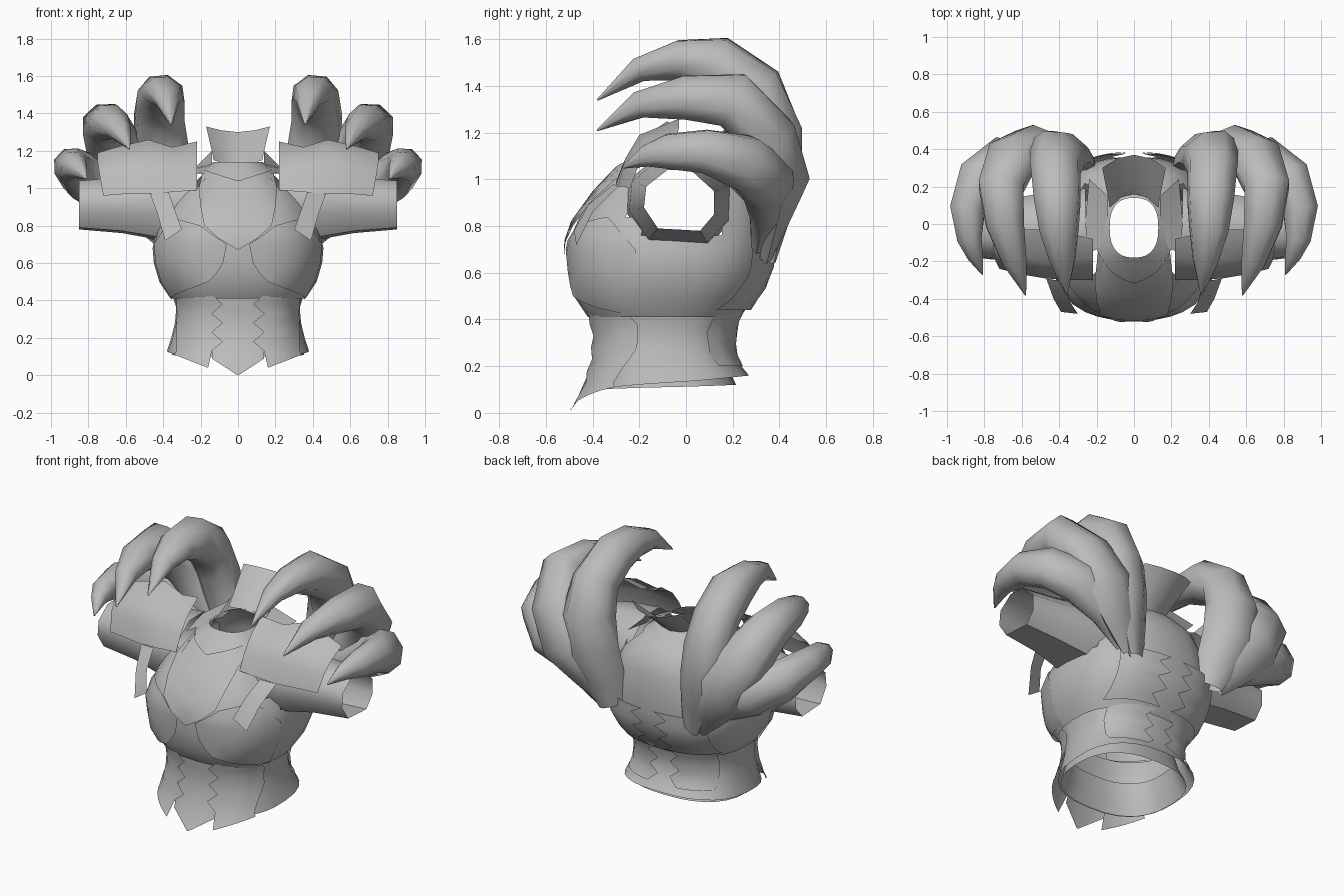
import bpy, bmesh, math
from mathutils import Vector

if "Cube" in bpy.data.objects:
    bpy.data.objects.remove(bpy.data.objects["Cube"])

steel = bpy.data.materials.new("steel_grey")
steel.use_nodes = True
steel.diffuse_color = (0.5, 0.5, 0.5, 1)
steel.node_tree.nodes["Principled BSDF"].inputs["Base Color"].default_value = (0.5, 0.5, 0.5, 1)

POWER = 2.5  # squareness of the torso cross-section


def loft(name, rows, closed=False, hub=(0, -0.05, 0.7), hole=None, angle=50):
    """Skin rows of points, turn faces away from hub and mirror across x."""
    bm = bmesh.new()
    grid = [[bm.verts.new(p) for p in row] for row in rows]
    for low, high in zip(grid, grid[1:]):
        count = len(low)
        for i in range(count if closed else count - 1):
            j = (i + 1) % count
            bm.faces.new((low[i], low[j], high[j], high[i]))
    if hole:
        gone = [f for f in bm.faces if hole(f.calc_center_median())]
        bmesh.ops.delete(bm, geom=gone, context="FACES")
    bmesh.ops.remove_doubles(bm, verts=bm.verts, dist=0.0005)
    bmesh.ops.recalc_face_normals(bm, faces=bm.faces)
    bm.normal_update()
    facing = sum(f.normal.dot(f.calc_center_median() - Vector(hub)) * f.calc_area() for f in bm.faces)
    if facing < 0:
        bmesh.ops.reverse_faces(bm, faces=bm.faces)
    mesh = bpy.data.meshes.new(name)
    bm.to_mesh(mesh)
    bm.free()
    mesh.materials.append(steel)
    obj = bpy.data.objects.new(name, mesh)
    bpy.context.collection.objects.link(obj)
    bpy.ops.object.select_all(action="DESELECT")
    obj.select_set(True)
    bpy.context.view_layer.objects.active = obj
    bpy.ops.object.shade_smooth_by_angle(angle=math.radians(angle))
    mirror = obj.modifiers.new("mirror", "MIRROR")
    mirror.merge_threshold = 0.002
    return obj


def measure(profile, z):
    """Half width, front y and back y of a body profile at height z."""
    z = min(max(z, profile[0][0]), profile[-1][0])
    for low, high in zip(profile, profile[1:]):
        if z <= high[0]:
            t = (z - low[0]) / (high[0] - low[0])
            return [a + (b - a) * t for a, b in zip(low[1:], high[1:])]


def half_ring(profile, z, tilt=0, steps=14):
    width, front, back = measure(profile, z)
    ring = []
    for i in range(steps + 1):
        a = math.pi * (i / steps - 0.5)
        c, s = max(math.cos(a), 0), math.sin(a)
        x = width * c ** (2 / POWER) if 0 < i < steps else 0
        y = (front + back) / 2 + (back - front) / 2 * math.copysign(abs(s) ** (2 / POWER), s)
        ring.append((x, y, z + tilt * s))
    return ring


def patch(name, profile, rows, lift, back=False, cols=6):
    """Overlay plate following the body; each row runs (x, z) to (x, z)."""
    grid = []
    for x0, z0, x1, z1 in rows:
        line = []
        for i in range(cols + 1):
            t = i / cols
            x, z = x0 + (x1 - x0) * t, z0 + (z1 - z0) * t
            width, front, rear = measure(profile, z)
            x = min(x, width * 0.98)
            bulge = (1 - (x / width) ** POWER) ** (1 / POWER)
            depth = (rear - front) / 2 * bulge + lift
            line.append((x, (front + rear) / 2 + (depth if back else -depth), z))
        grid.append(line)
    return loft(name, grid)


def zigzag(inner, outer, edge, bottom, top, teeth):
    rows = []
    for i in range(teeth + 1):
        z = bottom + (top - bottom) * i / teeth
        rows.append((outer if i % 2 else inner, z, edge, z))
    return rows


# Body: height, half width, front, back
chest = [(.41, .36, -.42, .23), (.5, .42, -.48, .3), (.6, .45, -.49, .35),
         (.72, .46, -.5, .36), (.8, .42, -.48, .36), (.9, .38, -.42, .35),
         (1, .32, -.33, .32), (1.08, .22, -.25, .25), (1.14, .13, -.18, .14)]
waist = [(0, .41, -.49, .3), (.13, .38, -.41, .27), (.25, .34, -.38, .2),
         (.36, .33, -.38, .2), (.46, .36, -.41, .24)]


def arm_hole(c):
    return c.x > .2 and abs(c.y + .02) < .2 and .76 < c.z < 1.07


levels = [.41, .5, .6, .68, .76, .84, .92, 1, 1.08, 1.14]
loft("chest_shell", [half_ring(chest, z) for z in levels], hole=arm_hole)
loft("waist_shell", [half_ring(waist, z, tilt)
                     for z, tilt in ((.13, .03), (.2, .01), (.28, 0), (.36, 0), (.46, 0))])
liner = [(z, w - .03, f + .02, b - .06) for z, w, f, b in waist]
loft("waist_liner", [half_ring(liner, z, .01) for z in (.11, .2, .3)])

# Abdomen plates with toothed edges
patch("belly_plate", waist, [(0, 0, .01, .005), (0, .05, .14, .09), (0, .2, .14, .2),
                             (0, .35, .14, .35), (0, .46, .14, .46), (0, .56, .14, .53)], .012)
patch("waist_front_plate", waist, [(.16, .04, .34, .11)] + zigzag(.14, .08, .33, .13, .48, 7), .03)
patch("back_toothed_plate", chest, zigzag(.04, .12, .34, .44, .72, 6), .025, back=True)
patch("waist_back_plate", waist, zigzag(.1, .04, .3, .2, .44, 5), .02, back=True)

# Chest plates
patch("breast_plate", chest, [(.16, .5, .42, .4), (.12, .54, .45, .5), (.08, .6, .46, .6),
                              (.06, .7, .46, .7), (.12, .74, .4, .78), (.2, .8, .34, .84)], .018)
patch("sternum_plate", chest, [(0, .67, .1, .73), (0, .74, .18, .8), (0, .82, .2, .9),
                               (0, .95, .21, 1), (0, 1.04, .19, 1.1)], .025)

# Collar standing behind the neck
loft("collar", [[(0, .15, 1.12), (.07, .14, 1.13), (.13, .09, 1.15)],
                [(0, .2, 1.17), (.08, .19, 1.18), (.14, .15, 1.2)],
                [(0, .37, 1.3), (.09, .35, 1.31), (.17, .3, 1.33)]])
loft("neck_side", [[(.13, -.1, 1.12), (.14, .02, 1.13), (.14, .15, 1.2)],
                   [(.25, -.16, 1.06), (.26, .02, 1.1), (.24, .24, 1.1)]])

# Sleeves: open tubes, wider at the body
cuff = [(-.12, .79), (.06, .78), (.12, .85), (.12, .95), (.02, 1.04),
        (-.08, 1.04), (-.17, .97), (-.18, .88)]
sleeve = []
for x, scale in ((.26, 1.5), (.44, 1.4), (.62, 1.15), (.85, 1)):
    sleeve.append([(x, -.02 + (y + .02) * scale, .91 + (z - .91) * scale) for y, z in cuff])
loft("sleeve", sleeve, closed=True, hub=(.55, 0, .9))

# Front shoulder guard and strap
loft("shoulder_guard", [
    [(.22, -.3, .99), (.35, -.3, .98), (.48, -.29, .97), (.6, -.27, .97), (.72, -.24, .96)],
    [(.22, -.25, 1.09), (.35, -.26, 1.09), (.48, -.26, 1.09), (.61, -.24, 1.08), (.74, -.2, 1.07)],
    [(.22, -.18, 1.18), (.35, -.2, 1.17), (.48, -.2, 1.19), (.63, -.18, 1.17), (.75, -.14, 1.14)],
    [(.22, -.08, 1.25), (.35, -.05, 1.22), (.48, -.03, 1.26), (.65, -.03, 1.22), (.75, -.04, 1.19)]])
loft("chest_strap", [[(.3, -.48, .78), (.39, -.47, .72)],
                     [(.34, -.42, .89), (.43, -.4, .86)],
                     [(.37, -.31, .98), (.47, -.29, .97)]])


def claw(name, path, sides=8, hub=Vector((.55, 0, 1))):
    """Tapered finger; each station is x, y, z, half width, half thickness."""
    points = [Vector(p[:3]) for p in path]
    rows = []
    for i, p in enumerate(points):
        tangent = (points[min(i + 1, len(points) - 1)] - points[max(i - 1, 0)]).normalized()
        side = tangent.cross(p - hub).normalized()
        out = side.cross(tangent)
        wide, thick = path[i][3:]
        rows.append([p + side * wide * math.cos(math.tau * k / sides)
                     + out * thick * math.sin(math.tau * k / sides) for k in range(sides)])
    centre = sum(points, Vector()) / len(points)
    return loft(name, rows, closed=True, hub=centre, angle=60)


# Shoulder hands: three fingers spreading from a wrist on the back
claw("inner_claw", [(.27, .34, .66, .08, .03), (.31, .36, .82, .12, .06), (.37, .39, 1, .15, .1),
                    (.41, .38, 1.2, .16, .12), (.42, .3, 1.38, .14, .13), (.41, .13, 1.49, .13, .13),
                    (.4, -.03, 1.51, .11, .09), (.38, -.2, 1.47, .07, .055), (.36, -.38, 1.34, .004, .004)])
claw("middle_claw", [(.29, .34, .7, .1, .03), (.4, .37, .84, .14, .07), (.54, .41, 1, .17, .12),
                     (.65, .36, 1.18, .16, .12), (.71, .2, 1.34, .13, .13), (.69, 0, 1.35, .11, .1),
                     (.64, -.2, 1.32, .07, .06), (.58, -.38, 1.21, .004, .004)])
claw("outer_claw", [(.32, .32, .76, .1, .04), (.5, .35, .88, .12, .08), (.7, .35, .99, .14, .12),
                    (.84, .25, 1.07, .13, .11), (.89, .08, 1.12, .1, .1), (.88, -.08, 1.12, .08, .07),
                    (.85, -.17, 1.1, .05, .045), (.81, -.27, 1.05, .004, .004)])
